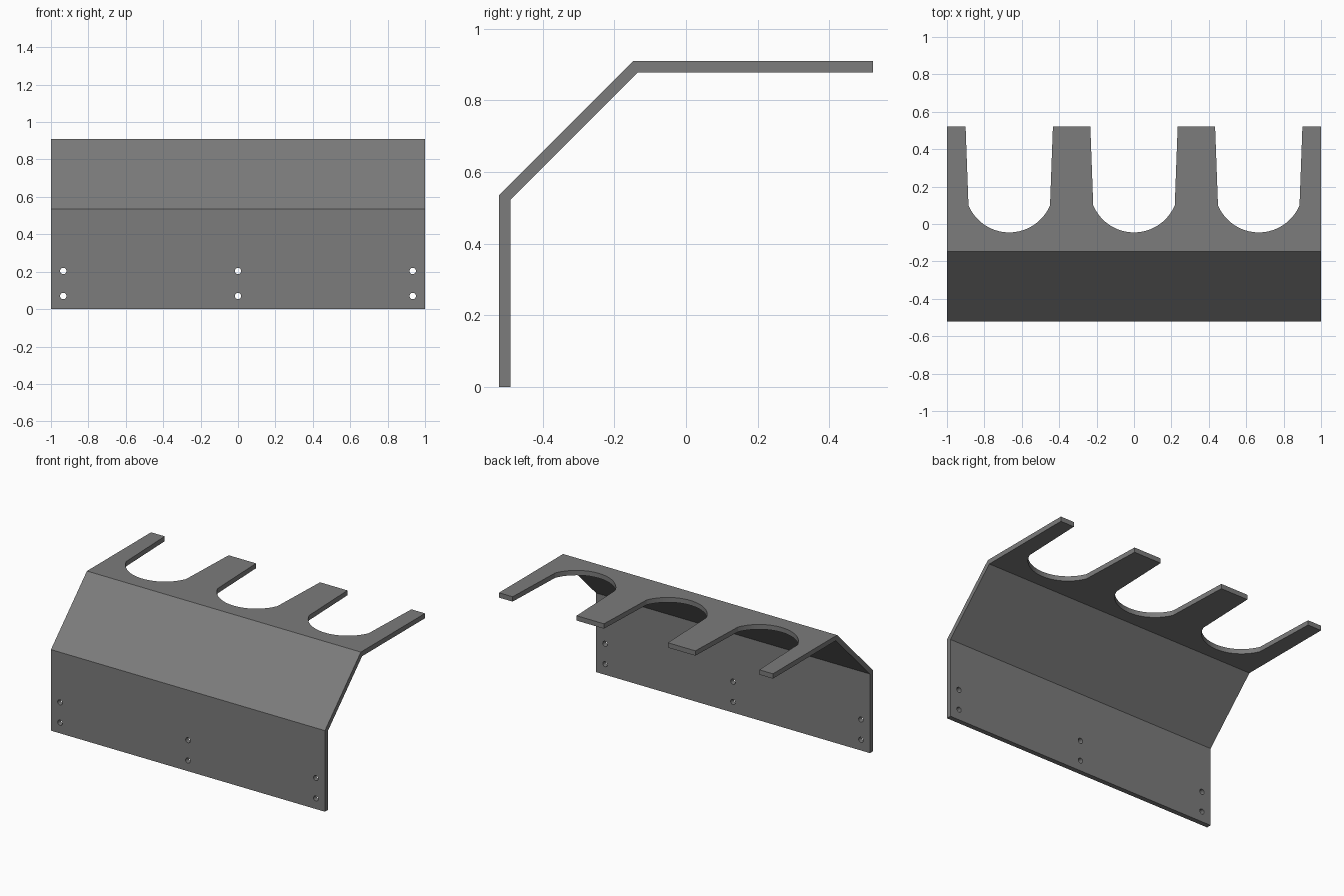
import bpy, bmesh, math
from mathutils import Vector

if "Cube" in bpy.data.objects:
    bpy.data.objects.remove(bpy.data.objects["Cube"])


def prism(name, pts, depth):
    """Closed solid made by sweeping a polygon along a vector."""
    bm = bmesh.new()
    face = bm.faces.new([bm.verts.new(p) for p in pts])
    ext = bmesh.ops.extrude_face_region(bm, geom=[face])
    moved = [v for v in ext["geom"] if isinstance(v, bmesh.types.BMVert)]
    bmesh.ops.translate(bm, verts=moved, vec=Vector(depth))
    bmesh.ops.recalc_face_normals(bm, faces=bm.faces)
    mesh = bpy.data.meshes.new(name)
    bm.to_mesh(mesh)
    bm.free()
    obj = bpy.data.objects.new(name, mesh)
    bpy.context.collection.objects.link(obj)
    return obj


def cut(target, cutter):
    mod = target.modifiers.new(cutter.name, "BOOLEAN")
    mod.operation = "DIFFERENCE"
    mod.solver = "EXACT"
    mod.object = cutter
    cutter.hide_render = True
    cutter.hide_set(True)


# Bent sheet: upright back plate, 45 degree slope, flat shelf
profile = [(-0.522, 0), (-0.522, 0.535), (-0.147, 0.91), (0.522, 0.91),
           (0.522, 0.878), (-0.134, 0.878), (-0.49, 0.522), (-0.49, 0)]
bracket = prism("bent_bracket", [(-1, y, z) for y, z in profile], (2, 0, 0))

# Slots: round bottom with slightly flaring straight sides
BOTTOM, KINK, HALF, MOUTH = -0.045, 0.10, 0.218, 0.2335
rise = KINK - BOTTOM
radius = (HALF ** 2 + rise ** 2) / (2 * rise)
sweep = math.asin(HALF / radius)
flare = MOUTH + (MOUTH - HALF) * 0.1 / (0.522 - KINK)
for i, cx in enumerate((-0.667, 0, 0.667)):
    pts = [(cx - flare, 0.622, 0.8)]
    for k in range(33):
        a = -sweep + 2 * sweep * k / 32
        pts.append((cx + radius * math.sin(a),
                    BOTTOM + radius * (1 - math.cos(a)), 0.8))
    pts.append((cx + flare, 0.622, 0.8))
    cut(bracket, prism(f"slot_cutter_{i}", pts, (0, 0, 0.2)))

# Screw holes: three pairs through the upright plate
for i, cx in enumerate((-0.934, 0, 0.934)):
    for j, cz in enumerate((0.07, 0.204)):
        ring = [(cx + 0.017 * math.cos(k * math.tau / 24), -0.6,
                 cz + 0.017 * math.sin(k * math.tau / 24)) for k in range(24)]
        cut(bracket, prism(f"hole_cutter_{i}_{j}", ring, (0, 0.2, 0)))

# Plain grey finish
grey = bpy.data.materials.new("dark grey")
grey.diffuse_color = (0.2, 0.2, 0.2, 1)
grey.use_nodes = True
grey.node_tree.nodes["Principled BSDF"].inputs["Base Color"].default_value = grey.diffuse_color
bracket.data.materials.append(grey)
